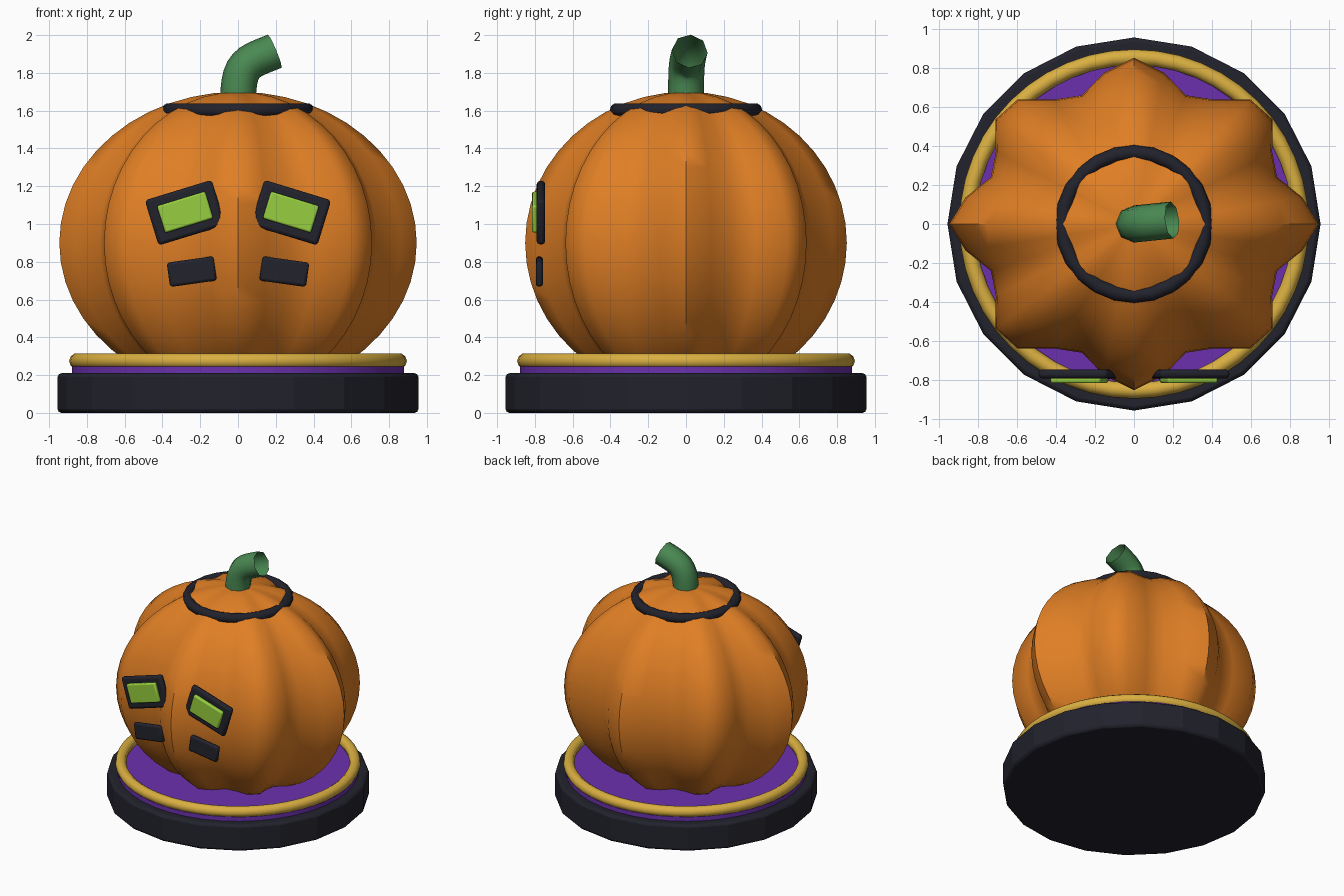
import bpy, bmesh, math
from mathutils import Matrix

if "Cube" in bpy.data.objects:
    bpy.data.objects.remove(bpy.data.objects["Cube"])


def material(name, rgb):
    m = bpy.data.materials.new(name)
    m.diffuse_color = (*rgb, 1)
    m.use_nodes = True
    m.node_tree.nodes["Principled BSDF"].inputs["Base Color"].default_value = m.diffuse_color
    return m


ORANGE = material("pumpkin_orange", (0.74, 0.21, 0.018))
DARK = material("charcoal", (0.016, 0.016, 0.026))
GOLD = material("gold", (0.70, 0.43, 0.052))
PURPLE = material("purple", (0.145, 0.03, 0.42))
STEM = material("stem_green", (0.068, 0.25, 0.085))
LIME = material("lime", (0.31, 0.62, 0.05))


def finish(ob, name, mat, angle=35):
    ob.name = name
    ob.data.materials.clear()
    ob.data.materials.append(mat)
    bpy.ops.object.select_all(action='DESELECT')
    ob.select_set(True)
    bpy.context.view_layer.objects.active = ob
    bpy.ops.object.shade_smooth_by_angle(angle=math.radians(angle))
    return ob


def add_bevel(ob, width, segments=2):
    b = ob.modifiers.new("bevel", 'BEVEL')
    b.width, b.segments = width, segments
    b.limit_method = 'ANGLE'


def disc(name, r, z0, z1, sides, mat, bevel=0.0):
    bpy.ops.mesh.primitive_cylinder_add(vertices=sides, radius=r, depth=z1 - z0,
                                        location=(0, 0, (z0 + z1) / 2))
    ob = bpy.context.object
    if bevel:
        add_bevel(ob, bevel)
    return finish(ob, name, mat, 15 if sides < 24 else 35)


def ring(name, major, minor, z, seg, mat):
    bpy.ops.mesh.primitive_torus_add(major_radius=major, minor_radius=minor,
                                     major_segments=seg, minor_segments=10,
                                     location=(0, 0, z))
    return finish(bpy.context.object, name, mat, 60)


def plate(name, x, y, z, w, t, h, tilt, mat, bevel):
    # rounded box facing -y, tilted in the front plane
    bm = bmesh.new()
    bmesh.ops.create_cube(bm, size=1, matrix=Matrix.Diagonal((w, t, h, 1)))
    me = bpy.data.meshes.new(name)
    bm.to_mesh(me)
    bm.free()
    ob = bpy.data.objects.new(name, me)
    bpy.context.collection.objects.link(ob)
    ob.location = (x, y, z)
    ob.rotation_euler = (0, math.radians(tilt), 0)
    add_bevel(ob, bevel)
    return finish(ob, name, mat)


# Stand
disc("base", 0.955, 0, 0.21, 20, DARK, 0.02)
disc("base_inlay", 0.88, 0.20, 0.245, 40, PURPLE)
ring("base_trim", 0.853, 0.041, 0.275, 48, GOLD)

# Ribbed pumpkin body: sphere with eight cosine lobes
bpy.ops.mesh.primitive_uv_sphere_add(segments=36, ring_count=24, radius=1)
body = bpy.context.object
for v in body.data.vertices:
    a = math.atan2(v.co.y, v.co.x)
    k = 1 + 0.1 * math.cos(8 * a)
    v.co.x *= 0.86 * k
    v.co.y *= 0.774 * k
    v.co.z = 0.9 + 0.8 * v.co.z
finish(body, "pumpkin_body", ORANGE, 50)

# Lid ring
ring("lid_ring", 0.367, 0.037, 1.603, 24, DARK)

# Open bent stem
cu = bpy.data.curves.new("stem", 'CURVE')
cu.dimensions = '3D'
cu.bevel_depth = 0.095
cu.bevel_resolution = 2
cu.resolution_u = 10
cu.use_fill_caps = False
sp = cu.splines.new('BEZIER')
sp.bezier_points.add(1)
pts = [((0, 0, 1.5), (0, 0, 1.64), (0, 0, 1.86)),
       ((0.05, 0.005, 1.855), (0.195, 0.02, 1.915), (0.3, 0.03, 1.96))]
for p, (l, c, r) in zip(sp.bezier_points, pts):
    p.handle_left_type = p.handle_right_type = 'FREE'
    p.handle_left, p.co, p.handle_right = l, c, r
stem = bpy.data.objects.new("stem", cu)
bpy.context.collection.objects.link(stem)
bpy.ops.object.select_all(action='DESELECT')
stem.select_set(True)
bpy.context.view_layer.objects.active = stem
bpy.ops.object.convert(target='MESH')
finish(bpy.context.object, "stem", STEM, 60)

# Face plates, mirrored left and right
for side, s in (("left", -1), ("right", 1)):
    plate(side + "_eye_frame", s * 0.28, -0.768, 1.06, 0.37, 0.045, 0.25, s * 17, DARK, 0.018)
    plate(side + "_eye", s * 0.28, -0.798, 1.063, 0.267, 0.034, 0.15, s * 17, LIME, 0.01)
    plate(side + "_cheek_plate", s * 0.245, -0.776, 0.748, 0.25, 0.038, 0.13, s * 8, DARK, 0.015)
